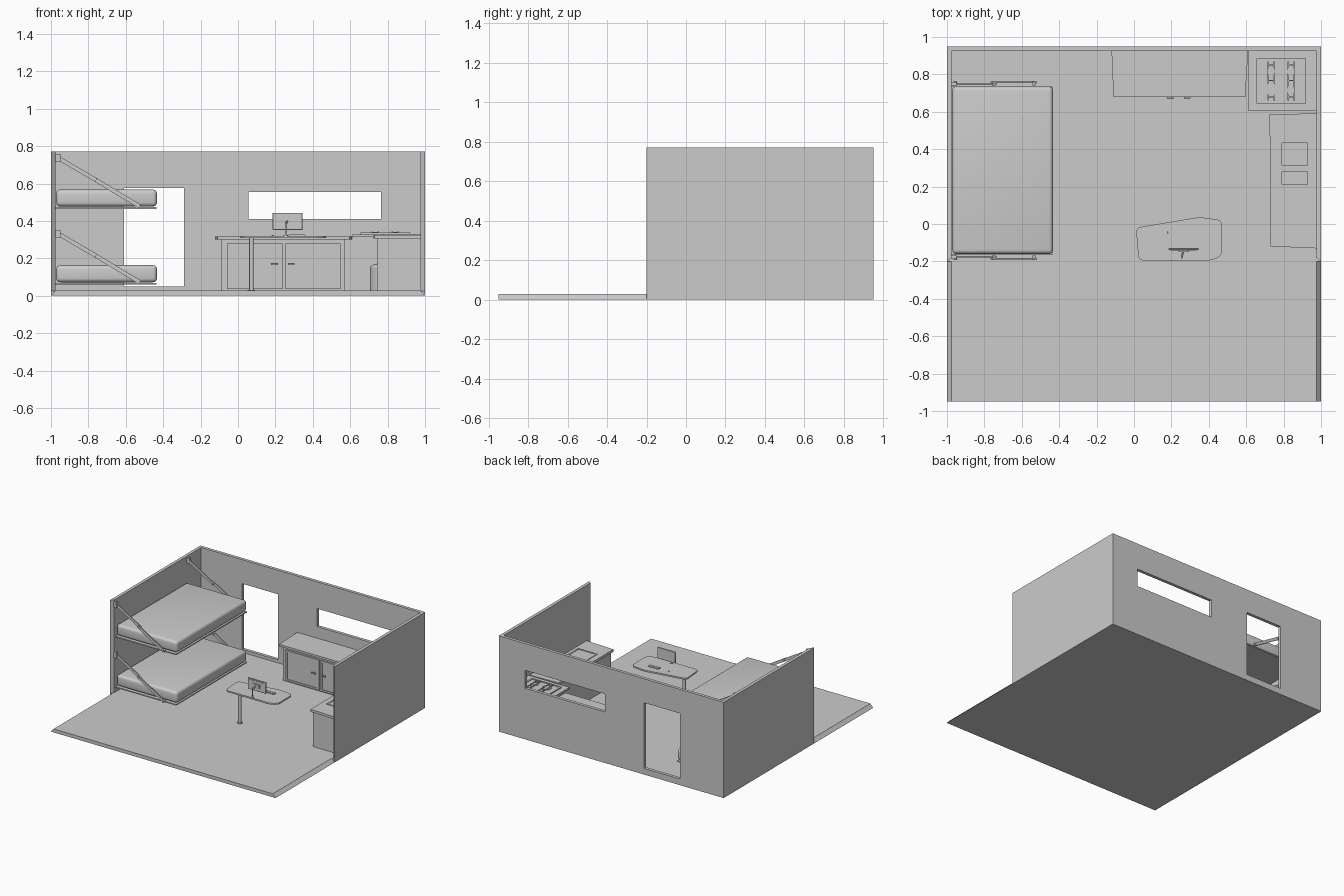
import bpy, bmesh, math
from mathutils import Vector

if "Cube" in bpy.data.objects:
    bpy.data.objects.remove(bpy.data.objects["Cube"])

grey = bpy.data.materials.new("plain grey")
grey.diffuse_color = (0.6, 0.6, 0.6, 1)
grey.use_nodes = True
grey.node_tree.nodes["Principled BSDF"].inputs["Base Color"].default_value = grey.diffuse_color


def finish(bm, name, smooth=False):
    bmesh.ops.recalc_face_normals(bm, faces=bm.faces)
    me = bpy.data.meshes.new(name)
    bm.to_mesh(me)
    bm.free()
    me.materials.append(grey)
    ob = bpy.data.objects.new(name, me)
    bpy.context.collection.objects.link(ob)
    if smooth:
        bpy.ops.object.select_all(action='DESELECT')
        ob.select_set(True)
        bpy.context.view_layer.objects.active = ob
        bpy.ops.object.shade_smooth_by_angle(angle=math.radians(40))
    return ob


def box(name, x0, x1, y0, y1, z0, z1, bevel=0, seg=3):
    bm = bmesh.new()
    bmesh.ops.create_cube(bm, size=1)
    for v in bm.verts:
        v.co = ((x0 + x1) / 2 + v.co.x * (x1 - x0), (y0 + y1) / 2 + v.co.y * (y1 - y0),
                (z0 + z1) / 2 + v.co.z * (z1 - z0))
    if bevel:
        bmesh.ops.bevel(bm, geom=bm.edges[:], offset=bevel, segments=seg, profile=0.5, affect='EDGES')
    return finish(bm, name, bevel > 0)


def rod(name, a, b, r, n=16):
    a, b = Vector(a), Vector(b)
    bm = bmesh.new()
    bmesh.ops.create_cone(bm, cap_ends=True, segments=n, radius1=r, radius2=r, depth=(b - a).length)
    rot = Vector((0, 0, 1)).rotation_difference(b - a).to_matrix()
    for v in bm.verts:
        v.co = rot @ v.co + (a + b) / 2
    return finish(bm, name, True)


def slab(name, pts, z0, z1, top=None, radius=0):
    """Prism from an outline; top may differ from bottom; corners may be rounded."""
    bm = bmesh.new()
    lo = [bm.verts.new((x, y, z0)) for x, y in pts]
    hi = [bm.verts.new((x, y, z1)) for x, y in (top or pts)]
    bm.faces.new(lo)
    bm.faces.new(hi)
    sides = []
    for i in range(len(pts)):
        j = (i + 1) % len(pts)
        bm.faces.new((lo[i], lo[j], hi[j], hi[i]))
        sides.append(bm.edges.get((lo[i], hi[i])))
    if radius:
        bmesh.ops.bevel(bm, geom=sides, offset=radius, segments=6, profile=0.5, affect='EDGES')
    return finish(bm, name, radius > 0)


def cut(target, *cutters):
    for c in cutters:
        m = target.modifiers.new("cut", 'BOOLEAN')
        m.operation, m.object, m.solver = 'DIFFERENCE', c, 'EXACT'
        c.hide_render = True
        c.hide_viewport = True


T, H = 0.025, 0.77

# shell: floor, fold-down front wall, mitred side walls, back wall with door and window
box("floor", -1, 1, -0.2, 0.95, 0, T)
slab("folded_down_wall", [(-1, -0.95), (1, -0.95), (1, -0.2), (-1, -0.2)], 0, 0.028,
     [(-0.975, -0.95), (0.975, -0.95), (0.975, -0.2), (-0.975, -0.2)])
for s, n in ((-1, "left_wall"), (1, "right_wall")):
    slab(n, [(s, -0.2), (s, 0.95), (s * 0.975, 0.95), (s * 0.975, -0.18)], 0, H)
wall = box("back_wall", -0.975, 0.975, 0.925, 0.95, 0, H)
cut(wall, box("door_cutter", -0.61, -0.29, 0.85, 1, 0.05, 0.577),
    box("window_cutter", 0.055, 0.765, 0.85, 1, 0.41, 0.555))

# two bunks with folding stays at both ends
for lvl, z in (("lower", 0.06), ("upper", 0.465)):
    box(lvl + "_bunk_board", -0.975, -0.435, -0.165, 0.735, z, z + 0.009)
    box(lvl + "_mattress", -0.972, -0.433, -0.16, 0.735, z + 0.012, z + 0.103, 0.022, 4)
    for end, y, s in (("front", -0.168, -1), ("back", 0.74, 1)):
        n = lvl + "_" + end
        top, mid, low = Vector((-0.955, 0, z + 0.268)), Vector((-0.75, 0, z + 0.148)), Vector((-0.535, 0, z + 0.018))
        for part, p, q, off in (("upper_link", top, mid, 0.007), ("lower_link", mid, low, 0.017)):
            d = (q - p).normalized()
            w = Vector((-d.z, 0, d.x)) * 0.011
            p, q = p - d * 0.012, q + d * 0.012
            bm = bmesh.new()
            f = bm.faces.new([bm.verts.new(v + Vector((0, y + s * (off - 0.004), 0)))
                              for v in (p - w, q - w, q + w, p + w)])
            g = bmesh.ops.extrude_face_region(bm, geom=[f])
            bmesh.ops.translate(bm, vec=(0, s * 0.008, 0),
                                verts=[v for v in g['geom'] if isinstance(v, bmesh.types.BMVert)])
            finish(bm, n + "_" + part)
        for part, p in (("top_pivot", top), ("middle_pivot", mid), ("bottom_pivot", low)):
            rod(n + "_" + part, p + Vector((0, y, 0)), p + Vector((0, y + s * 0.025, 0)), 0.009)
        ys = sorted((y, y + s * 0.02))
        box(n + "_wall_bracket", -0.975, -0.95, ys[0], ys[1], z + 0.25, z + 0.292)

# back cabinet with two framed doors
slab("back_worktop", [(-0.11, 0.68), (0.595, 0.68), (0.61, 0.925), (-0.12, 0.925)], 0.30, 0.317)
box("back_cabinet", -0.09, 0.57, 0.7, 0.925, T, 0.30)
for i, (x0, x1, hx) in enumerate(((-0.06, 0.237, 0.195), (0.25, 0.547, 0.285))):
    box(f"cabinet_door_{i}", x0, x1, 0.694, 0.7, 0.035, 0.28)
    for part, a, b, c, d in (("left", x0, x0 + 0.014, 0.035, 0.28), ("right", x1 - 0.014, x1, 0.035, 0.28),
                             ("bottom", x0 + 0.014, x1 - 0.014, 0.035, 0.049),
                             ("top", x0 + 0.014, x1 - 0.014, 0.266, 0.28)):
        box(f"door_{i}_{part}_frame", a, b, 0.688, 0.694, c, d)
    rod(f"door_handle_stem_{i}", (hx, 0.694, 0.168), (hx, 0.675, 0.168), 0.004)
    rod(f"door_handle_{i}", (hx - 0.018, 0.677, 0.168), (hx + 0.018, 0.677, 0.168), 0.005)

# corner shelf with hob, burners and pan bars
box("corner_worktop", 0.612, 0.975, 0.605, 0.925, 0.313, 0.328)
box("hob_plate", 0.655, 0.92, 0.645, 0.885, 0.328, 0.333)
for n, a, b, c, d in (("front", 0.655, 0.92, 0.645, 0.658), ("back", 0.655, 0.92, 0.872, 0.885),
                      ("left", 0.655, 0.668, 0.658, 0.872), ("right", 0.907, 0.92, 0.658, 0.872)):
    box("hob_rim_" + n, a, b, c, d, 0.333, 0.337)
for x, y, r in ((0.735, 0.72, 0.034), (0.838, 0.715, 0.021), (0.735, 0.815, 0.021), (0.838, 0.815, 0.021)):
    rod("burner", (x, y, 0.333), (x, y, 0.339), r, 24)
for x in (0.716, 0.75, 0.825, 0.857):
    box("pan_bar", x - 0.003, x + 0.003, 0.66, 0.87, 0.339, 0.344)
for x in (0.733, 0.841):
    for y in (0.68, 0.767, 0.85):
        box("pan_cross_bar", x - 0.02, x + 0.02, y - 0.003, y + 0.003, 0.337, 0.342)

# gas bottle under the corner shelf
rod("gas_bottle", (0.79, 0.77, T), (0.79, 0.77, 0.15), 0.085, 32)
bm = bmesh.new()
bmesh.ops.create_uvsphere(bm, u_segments=32, v_segments=12, radius=0.085)
for v in bm.verts:
    v.co = (v.co.x + 0.79, v.co.y + 0.77, v.co.z * 0.3 + 0.15)
finish(bm, "gas_bottle_dome", True)

# sink unit on the right
top = slab("sink_worktop", [(0.73, -0.12), (0.975, -0.13), (0.975, 0.592), (0.725, 0.585)], 0.305, 0.325)
base = box("sink_cabinet", 0.745, 0.975, -0.11, 0.58, T, 0.305)
tray = box("sink_tray", 0.775, 0.947, 0.018, 0.455, 0.325, 0.33)
bowls = [box("large_bowl_cutter", 0.792, 0.928, 0.312, 0.432, 0.25, 0.4),
         box("small_bowl_cutter", 0.792, 0.928, 0.212, 0.28, 0.275, 0.4),
         box("drainer_cutter", 0.787, 0.935, 0.03, 0.2, 0.327, 0.4)]
cut(top, *bowls[:2])
cut(base, *bowls[:2])
cut(tray, *bowls)
rod("large_drain", (0.86, 0.372, 0.25), (0.86, 0.372, 0.255), 0.017, 24)
rod("small_drain", (0.86, 0.246, 0.275), (0.86, 0.246, 0.28), 0.011, 24)

# table with a single leg
slab("table_top", [(0.025, -0.195), (0.42, -0.195), (0.472, -0.165), (0.47, 0.02), (0.35, 0.037), (0.01, -0.02)],
     0.308, 0.32, radius=0.025)
rod("table_leg", (0.072, -0.08, T), (0.072, -0.08, 0.308), 0.012, 20)
rod("table_foot", (0.072, -0.08, T), (0.072, -0.08, T + 0.005), 0.02, 20)

# screen on an arm, keyboard and mouse
box("screen", 0.185, 0.345, -0.139, -0.129, 0.352, 0.443, 0.002, 1)
box("screen_back_panel", 0.195, 0.335, -0.142, -0.139, 0.362, 0.433)
box("screen_mount", 0.237, 0.293, -0.149, -0.142, 0.382, 0.412)
rod("screen_arm", (0.262, -0.148, 0.397), (0.255, -0.18, 0.385), 0.005)
rod("screen_post", (0.255, -0.18, 0.32), (0.255, -0.18, 0.39), 0.005)
rod("screen_post_base", (0.255, -0.18, 0.32), (0.255, -0.18, 0.324), 0.012)
box("keyboard", 0.268, 0.36, -0.06, -0.032, 0.32, 0.325)
box("keyboard_keys", 0.273, 0.355, -0.055, -0.037, 0.325, 0.327)
box("mouse", 0.18, 0.19, -0.052, -0.04, 0.32, 0.326, 0.002, 2)
